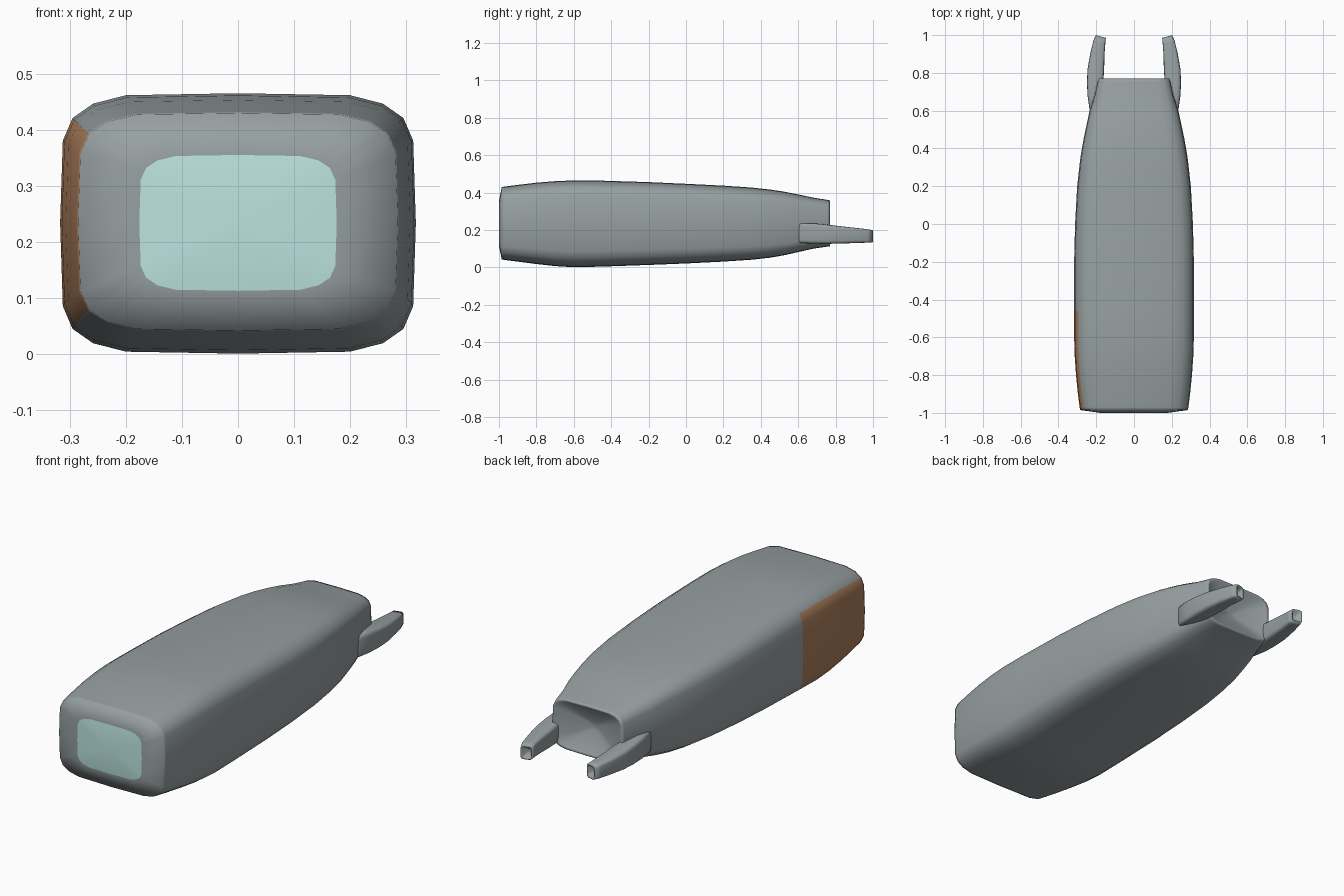
import bpy, bmesh

if "Cube" in bpy.data.objects:
    bpy.data.objects.remove(bpy.data.objects["Cube"])


def material(name, rgb):
    m = bpy.data.materials.new(name)
    m.diffuse_color = (*rgb, 1)
    m.use_nodes = True
    m.node_tree.nodes["Principled BSDF"].inputs["Base Color"].default_value = m.diffuse_color
    return m


GREY = material("hull grey", (0.31, 0.35, 0.36))
ORANGE = material("panel orange", (0.42, 0.215, 0.11))
AQUA = material("window aqua", (0.50, 0.78, 0.74))

# Quarter outline of the rounded-rectangle section, in half-width / half-height units
QUARTER = [(1, 0), (0.985, 0.635), (0.93, 0.81), (0.815, 0.92), (0.63, 0.985), (0, 1)]
UNIT = (QUARTER
        + [(-x, z) for x, z in QUARTER[-2::-1]]
        + [(-x, -z) for x, z in QUARTER[1:]]
        + [(x, -z) for x, z in QUARTER[-2:0:-1]])


def loft(name, sections, mats, rule=None, skew=0.0):
    """Skin rounded-rectangle sections (y, x0, x1, z0, z1) and fan-close both ends."""
    bm = bmesh.new()
    rings = []
    for y, x0, x1, z0, z1 in sections:
        cx, cz, hx, hz = (x0 + x1) / 2, (z0 + z1) / 2, (x1 - x0) / 2, (z1 - z0) / 2
        rings.append([bm.verts.new((cx + u * hx, y, cz + v * hz)) for u, v in UNIT])
    n = len(UNIT)
    for k in range(len(rings) - 1):
        a, b = rings[k], rings[k + 1]
        for i in range(n):
            j = (i + 1) % n
            f = bm.faces.new((a[i], a[j], b[j], b[i]))
            if rule:
                f.material_index = rule(k, i)
    for ring, k in ((rings[0], -1), (rings[-1], len(rings))):
        c = bm.verts.new(sum((v.co for v in ring), ring[0].co * 0) / n)
        for i in range(n):
            f = bm.faces.new((ring[i], ring[(i + 1) % n], c))
            if rule:
                f.material_index = rule(k, i)
    bmesh.ops.recalc_face_normals(bm, faces=bm.faces)
    me = bpy.data.meshes.new(name)
    bm.to_mesh(me)
    bm.free()
    for m in mats:
        me.materials.append(m)
    me.shade_smooth()
    ob = bpy.data.objects.new(name, me)
    bpy.context.collection.objects.link(ob)
    return ob


# Hull: (y, half width, bottom, top), from window to recessed rear socket
HULL = [(-1.0, 0.176, 0.113, 0.355),
        (-0.985, 0.285, 0.042, 0.43),
        (-0.97, 0.288, 0.04, 0.432),
        (-0.9, 0.297, 0.031, 0.441),
        (-0.8, 0.307, 0.018, 0.453),
        (-0.7, 0.314, 0.007, 0.461),
        (-0.6, 0.317, 0.001, 0.465),
        (-0.46, 0.317, 0.004, 0.464),
        (-0.2, 0.317, 0.013, 0.456),
        (0.0, 0.312, 0.021, 0.447),
        (0.2, 0.301, 0.031, 0.437),
        (0.35, 0.284, 0.041, 0.427),
        (0.45, 0.267, 0.052, 0.416),
        (0.53, 0.25, 0.066, 0.404),
        (0.6, 0.235, 0.082, 0.39),
        (0.68, 0.21, 0.1, 0.373),
        (0.755, 0.193, 0.111, 0.361),
        (0.77, 0.188, 0.113, 0.358),
        (0.765, 0.178, 0.122, 0.349),
        (0.71, 0.03, 0.215, 0.256)]


def hull_colour(k, i):
    if k == -1:
        return 2                                  # aqua front window
    side = 8 <= i <= 11                           # left side faces
    return 1 if side and 0 < k < 7 else 0         # orange front-left panel


loft("hull", [(y, -h, h, b, t) for y, h, b, t in HULL], [GREY, ORANGE, AQUA], hull_colour)

# Rear prongs: (y, inner x, outer x, bottom, top), ending in a small socket
PRONG = [(0.595, 0.19, 0.226, 0.14, 0.228),
         (0.61, 0.185, 0.236, 0.131, 0.237),
         (0.68, 0.172, 0.246, 0.127, 0.236),
         (0.75, 0.163, 0.249, 0.126, 0.229),
         (0.82, 0.158, 0.246, 0.127, 0.221),
         (0.9, 0.156, 0.232, 0.13, 0.212),
         (0.96, 0.152, 0.215, 0.132, 0.205),
         (0.993, 0.149, 0.202, 0.133, 0.2),
         (0.99, 0.155, 0.196, 0.14, 0.193),
         (0.97, 0.165, 0.188, 0.152, 0.181)]
for side, label in ((1, "right"), (-1, "left")):
    ob = loft(label + "_prong",
              [(y, *sorted((side * a, side * b)), z0, z1) for y, a, b, z0, z1 in PRONG], [GREY])
    # Slant the tip so the outer edge reaches furthest back
    for v in ob.data.vertices:
        if v.co.y > 0.95:
            v.co.y += (abs(v.co.x) - 0.177) * 0.28
